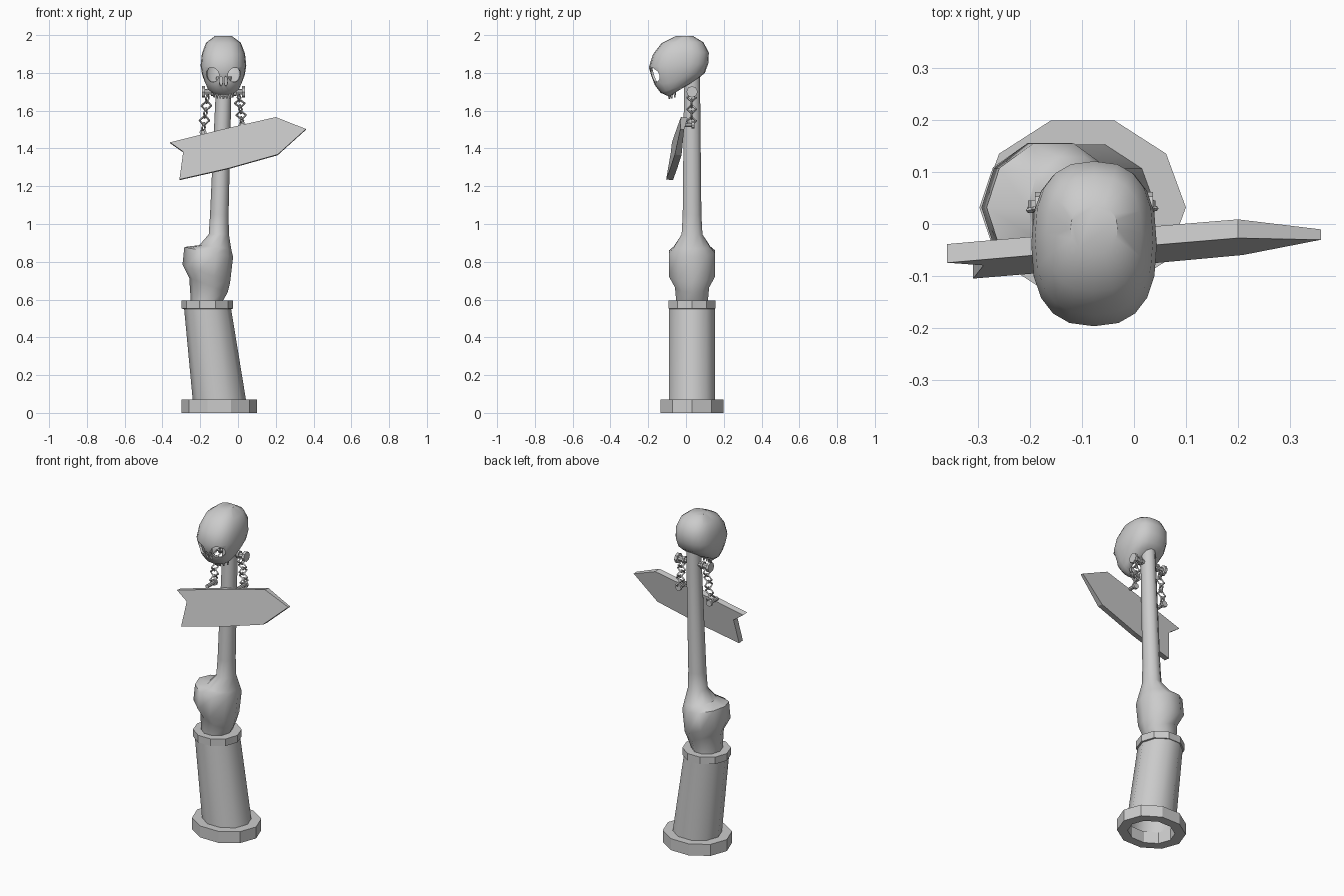
import bpy, bmesh, math
from mathutils import Vector, Matrix

if "Cube" in bpy.data.objects:
    bpy.data.objects.remove(bpy.data.objects["Cube"])


def finish(name, bm, smooth=None):
    bmesh.ops.recalc_face_normals(bm, faces=bm.faces)
    me = bpy.data.meshes.new(name)
    bm.to_mesh(me)
    bm.free()
    ob = bpy.data.objects.new(name, me)
    bpy.context.collection.objects.link(ob)
    bpy.ops.object.select_all(action='DESELECT')
    ob.select_set(True)
    bpy.context.view_layer.objects.active = ob
    if smooth:
        bpy.ops.object.shade_smooth_by_angle(angle=math.radians(smooth))
    return ob


def loft(name, rings, n, power=1.0, caps=(True, True), smooth=None):
    """Each ring: end point A, end point B, half-width vector across A-B."""
    bm = bmesh.new()
    loops = []
    for a, b, w in rings:
        a, b, w = Vector(a), Vector(b), Vector(w)
        loop = []
        for i in range(n):
            t = 2 * math.pi * i / n
            c, s = math.cos(t), math.sin(t)
            c = math.copysign(abs(c) ** power, c)
            s = math.copysign(abs(s) ** power, s)
            loop.append(bm.verts.new((a + b) / 2 + (b - a) / 2 * c + w * s))
        loops.append(loop)
    for p, q in zip(loops, loops[1:]):
        for i in range(n):
            j = (i + 1) % n
            bm.faces.new((p[i], p[j], q[j], q[i]))
    if caps[0]:
        bm.faces.new(loops[0])
    if caps[1]:
        bm.faces.new(loops[-1])
    return finish(name, bm, smooth)


def post_rings(rows, cy=0.032):
    # rows: left x, left z, right x, right z, half depth
    return [((lx, cy, lz), (rx, cy, rz), (0, d, 0)) for lx, lz, rx, rz, d in rows]


def cylinder(name, p, q, r, n=8):
    p, q = Vector(p), Vector(q)
    bm = bmesh.new()
    m = Matrix.Translation((p + q) / 2) @ (q - p).to_track_quat('Z', 'Y').to_matrix().to_4x4()
    bmesh.ops.create_cone(bm, cap_ends=True, segments=n, radius1=r, radius2=r,
                          depth=(q - p).length, matrix=m)
    return finish(name, bm)


# Stone foot: open ring
loft("base_ring", post_rings([
    (-0.235, 0.07, 0.04, 0.07, 0.12), (-0.235, 0, 0.04, 0, 0.12),
    (-0.298, 0, 0.10, 0, 0.176), (-0.298, 0.07, 0.10, 0.07, 0.176),
    (-0.235, 0.07, 0.04, 0.07, 0.12)]), 10, caps=(False, False))

# Leaning lower column and its cap
loft("lower_column", post_rings([
    (-0.237, 0.04, 0.047, 0.04, 0.127), (-0.286, 0.56, -0.038, 0.56, 0.127)]),
    10, caps=(False, False), smooth=40)
loft("column_cap", post_rings([
    (-0.286, 0.55, -0.038, 0.55, 0.12), (-0.298, 0.552, -0.026, 0.552, 0.131),
    (-0.298, 0.595, -0.026, 0.595, 0.131)]), 10)

# Upper post with crooked collar
loft("upper_post", post_rings([
    (-0.250, 0.59, -0.082, 0.59, 0.088), (-0.258, 0.715, -0.055, 0.637, 0.095),
    (-0.294, 0.785, -0.042, 0.69, 0.129), (-0.284, 0.878, -0.026, 0.825, 0.129),
    (-0.205, 0.888, -0.036, 0.868, 0.102), (-0.155, 0.945, -0.048, 0.945, 0.058),
    (-0.148, 1.05, -0.05, 1.05, 0.052), (-0.118, 1.70, -0.035, 1.70, 0.045),
    (-0.115, 1.78, -0.035, 1.78, 0.043)]), 10, smooth=40)

# Arrow-shaped board, leaning back and turned a little
outline = [(-0.36, 1.432), (-0.29, 1.383), (-0.31, 1.236), (-0.05, 1.295),
           (0.21, 1.368), (0.36, 1.503), (0.2, 1.566), (-0.08, 1.502)]
bm = bmesh.new()
front, back = [], []
for x, z in outline:
    y = -0.075 + 0.045 * (x + 0.36) + 0.167 * (z - 1.43)
    front.append(bm.verts.new((x, y, z)))
    back.append(bm.verts.new((x, y + (0.02 if x > 0.3 else 0.036), z - 0.004)))
bm.faces.new(front)
bm.faces.new(back)
for i in range(len(outline)):
    j = (i + 1) % len(outline)
    bm.faces.new((front[i], front[j], back[j], back[i]))
finish("arrow_board", bm)

# Skull shell, open underneath; rings: front y,z / back y,z / half width
CX = -0.077
skull = loft("skull", [((CX, fy, fz), (CX, by, bz), (w, 0, 0)) for fy, fz, by, bz, w in [
    (-0.055, 1.994, 0.035, 1.996, 0.045), (-0.13, 1.957, 0.092, 1.962, 0.092),
    (-0.175, 1.898, 0.121, 1.908, 0.114), (-0.197, 1.83, 0.118, 1.85, 0.121),
    (-0.182, 1.78, 0.10, 1.80, 0.113), (-0.165, 1.735, 0.07, 1.775, 0.1),
    (-0.135, 1.695, 0.035, 1.75, 0.085), (-0.09, 1.675, 0.0, 1.73, 0.055)]],
    20, power=0.8, caps=(True, False), smooth=35)
mod = skull.modifiers.new("shell", 'SOLIDIFY')
mod.thickness = 0.012
bpy.ops.object.modifier_apply(modifier=mod.name)

# Eye and nose openings
bm = bmesh.new()
for s in (-1, 1):
    for dx, y, z, r in [(0.058, -0.165, 1.79, (0.037, 0.062, 0.04)),
                        (0.013, -0.18, 1.755, (0.009, 0.05, 0.028))]:
        bmesh.ops.create_uvsphere(bm, u_segments=10, v_segments=6, radius=1,
                                  matrix=Matrix.Translation((CX + s * dx, y, z)) @ Matrix.Diagonal((*r, 1)))
cutter = finish("socket_cutter", bm)
cutter.hide_render = True
bpy.context.view_layer.objects.active = skull
mod = skull.modifiers.new("sockets", 'BOOLEAN')
mod.object, mod.operation, mod.solver = cutter, 'DIFFERENCE', 'EXACT'
bpy.ops.object.modifier_apply(modifier=mod.name)
bpy.data.objects.remove(cutter)

# Row of upper teeth along the jaw
bm = bmesh.new()
for i in range(7):
    t = (i - 3) / 3
    bmesh.ops.create_cone(bm, cap_ends=True, segments=5, radius1=0.004, radius2=0.009, depth=0.035,
                          matrix=Matrix.Translation((CX + 0.05 * t, -0.09 + 0.03 * t * t, 1.68 + 0.007 * t * t)))
finish("teeth", bm)

# Cross bar with end knobs, hanging chains and board pegs
cylinder("cross_bar", (-0.18, 0.032, 1.70), (0.025, 0.032, 1.70), 0.015)
for side, knob, top, low in [("left", -0.183, (-0.16, 0.03, 1.685), (-0.185, 0.025, 1.49)),
                             ("right", 0.029, (0.004, 0.03, 1.685), (0.022, 0.03, 1.53))]:
    cylinder(side + "_knob", (knob - 0.008, 0.032, 1.70), (knob + 0.008, 0.032, 1.70), 0.03)
    inner = -0.138 if side == "left" else -0.014
    cylinder(side + "_washer", (inner - 0.006, 0.032, 1.70), (inner + 0.006, 0.032, 1.70), 0.023)
    cylinder(side + "_peg", (low[0], -0.035, low[2] - 0.005), (low[0], 0.03, low[2] - 0.005), 0.011)
    cylinder(side + "_peg_head", (low[0], 0.03, low[2] - 0.005), (low[0], 0.045, low[2] - 0.005), 0.019)
    top, low = Vector(top), Vector(low)
    count = 5
    half = (top - low).length / count / 2 + 0.007
    for k in range(count):
        c = top.lerp(low, (k + 0.5) / count)
        w = Vector((0.026, 0, 0)) if k % 2 else Vector((0.008, 0.024, 0))
        up = (top - low).normalized() * half
        pts = [c + up, c + w, c - up, c - w]
        bm = bmesh.new()
        for i in range(4):
            p, q = pts[i], pts[(i + 1) % 4]
            m = Matrix.Translation((p + q) / 2) @ (q - p).to_track_quat('Z', 'Y').to_matrix().to_4x4()
            bmesh.ops.create_cone(bm, cap_ends=True, segments=4, radius1=0.005, radius2=0.005,
                                  depth=(q - p).length + 0.004, matrix=m)
        finish(f"{side}_chain_link_{k + 1}", bm)
